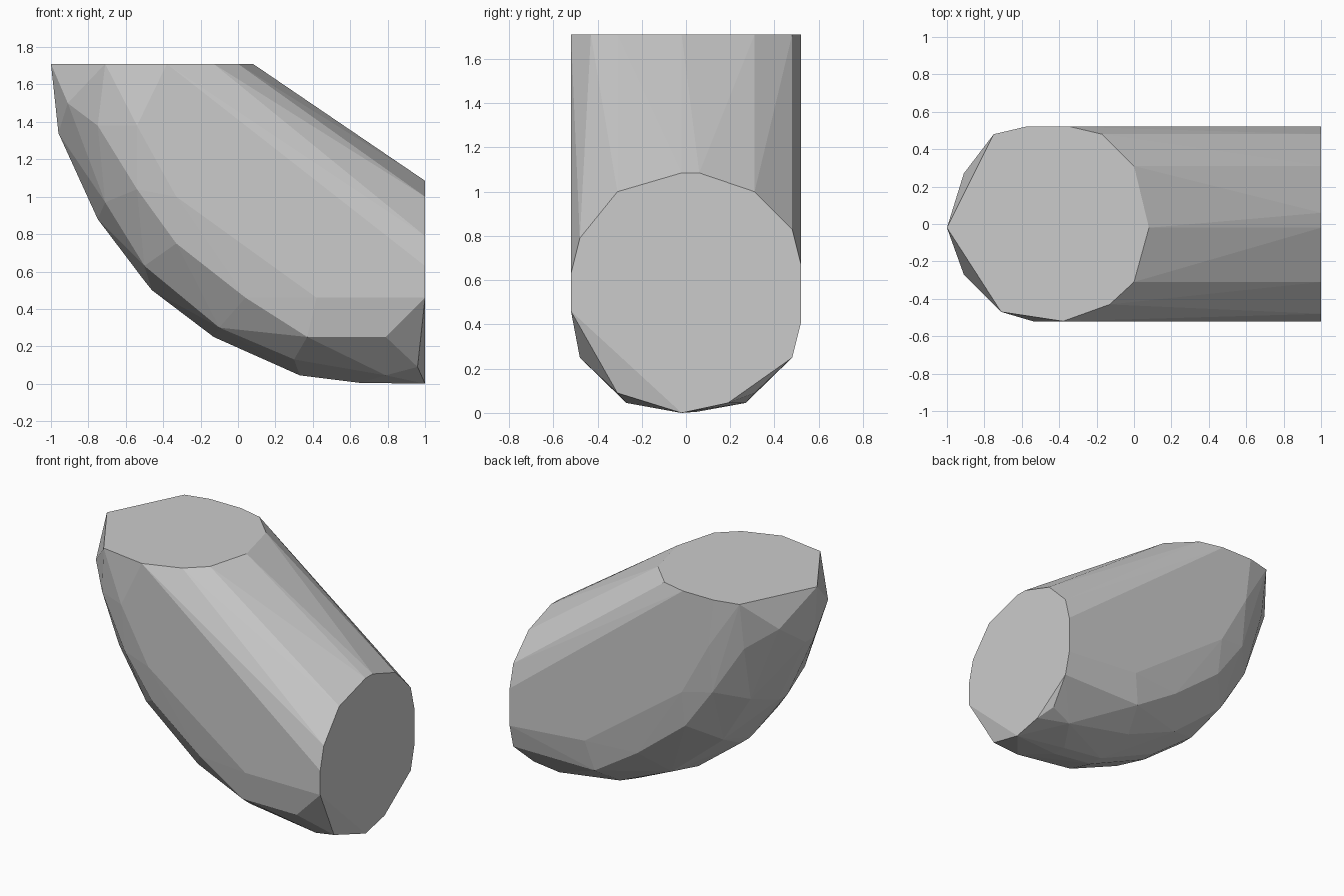
import bpy, bmesh

if "Cube" in bpy.data.objects:
    bpy.data.objects.remove(bpy.data.objects["Cube"])

grey = bpy.data.materials.new("plain grey")
grey.diffuse_color = (0.6, 0.6, 0.6, 1)
grey.use_nodes = True
grey.node_tree.nodes["Principled BSDF"].inputs["Base Color"].default_value = grey.diffuse_color

TOP = 1.71
# upper end outline (x, y)
upper_end = [(-1, -.02), (-.75, .48), (-.58, .52), (-.34, .52), (-.17, .48), (0, .31),
             (.08, -.02), (0, -.31), (-.13, -.43), (-.38, -.52), (-.71, -.47)]
# side end outline (y, z)
side_end = [(-.02, 0), (-.52, .46), (-.52, .63), (-.48, .79), (-.31, 1.0), (-.02, 1.085),
            (.06, 1.085), (.31, 1.0), (.48, .83), (.52, .67), (.52, .41), (.48, .25), (.19, .045)]
# outer bend: half width -> (x, z) stations, mirrored front to back
bend = {
    .52: [(-.54, 1.38), (-.33, 1.0), (.42, .46)],
    .48: [(-.54, 1.04), (-.33, .75), (.04, .46), (.37, .25), (.79, .25)],
    .43: [(-.75, 1.38)],
    .30: [(-.71, .97), (-.50, .63), (-.10, .30), (.30, .13)],
    .27: [(-.91, 1.5), (.79, .045)],
    .31: [(.96, .09)],
    .05: [(-.96, 1.34), (-.75, .88), (-.50, .55), (-.46, .50), (-.13, .25), (.33, .045), (.65, .005)],
}

points = [(x, y, TOP) for x, y in upper_end] + [(1, y, z) for y, z in side_end]
for w, stations in bend.items():
    points += [(x, s * w, z) for x, z in stations for s in (-1, 1)]

# faceted elbow body wrapped around both ends and the bend
bm = bmesh.new()
for p in points:
    bm.verts.new(p)
res = bmesh.ops.convex_hull(bm, input=bm.verts[:])
loose = [v for v in bm.verts if not v.link_faces]
bmesh.ops.delete(bm, geom=loose, context='VERTS')
bmesh.ops.dissolve_limit(bm, angle_limit=0.01, verts=bm.verts[:], edges=bm.edges[:])
bmesh.ops.recalc_face_normals(bm, faces=bm.faces[:])
mesh = bpy.data.meshes.new("elbow_body")
bm.to_mesh(mesh)
bm.free()
mesh.materials.append(grey)
bpy.context.collection.objects.link(bpy.data.objects.new("elbow_body", mesh))
